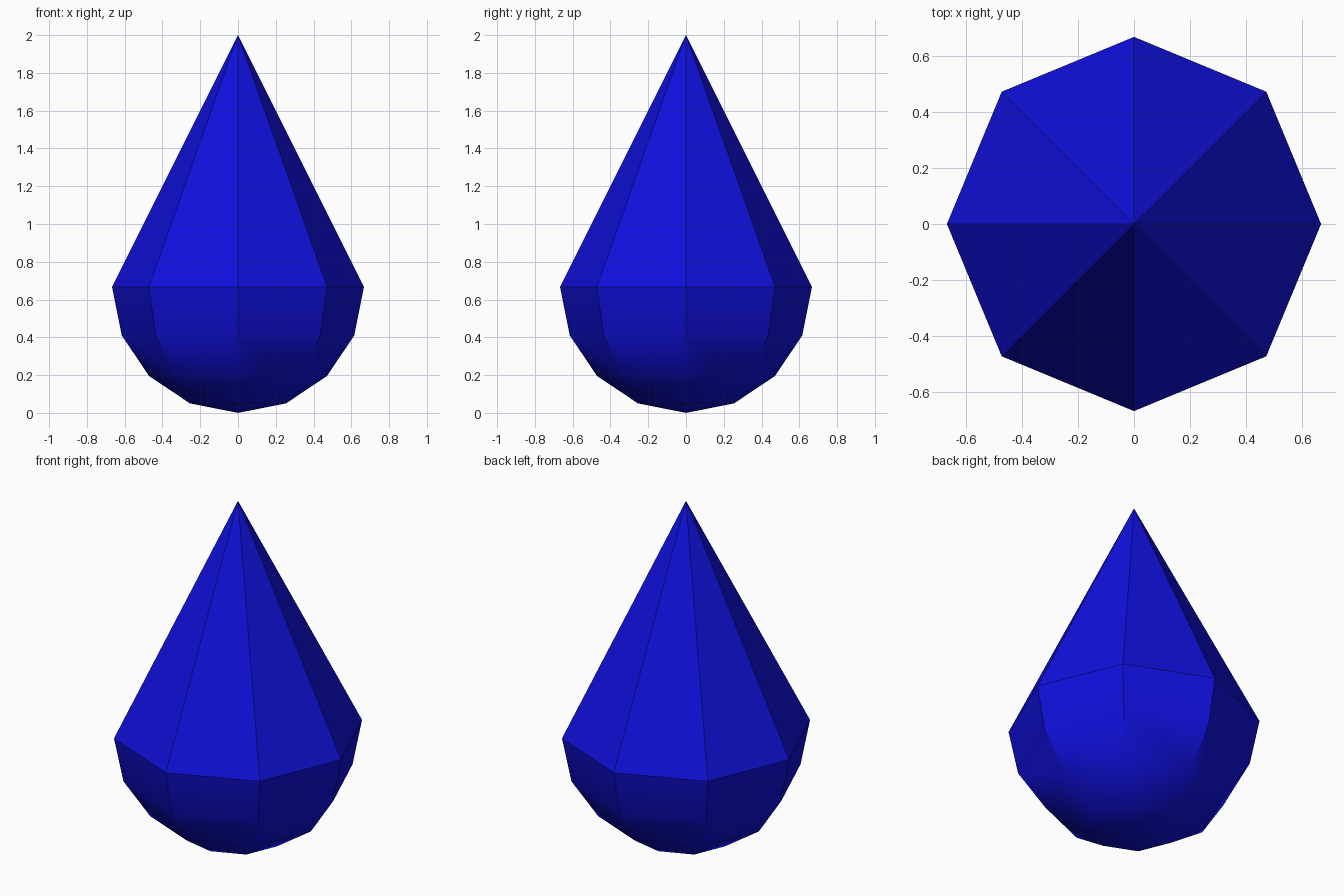
import bpy
import bmesh
import math

cube = bpy.data.objects.get("Cube")
if cube:
    bpy.data.objects.remove(cube, do_unlink=True)

RADIUS = 2 / 3
SIDES = 8
TIP_HEIGHT = 2.0

# Blue surface colour
blue = bpy.data.materials.new("deep_blue")
blue.use_nodes = True
colour = (0.005, 0.005, 0.72, 1)
blue.diffuse_color = colour
blue.node_tree.nodes["Principled BSDF"].inputs["Base Color"].default_value = colour

# Round lower half: a low-poly sphere resting on the ground
bm = bmesh.new()
bmesh.ops.create_uvsphere(bm, u_segments=SIDES, v_segments=SIDES, radius=RADIUS)
upper = [v for v in bm.verts if v.co.z > 0.01]
bmesh.ops.delete(bm, geom=upper, context='VERTS')
bmesh.ops.translate(bm, verts=bm.verts, vec=(0, 0, RADIUS))

# Pointed upper half: a fan from the rim to the tip
rim = [e for e in bm.edges if e.is_boundary]
tip = bm.verts.new((0, 0, TIP_HEIGHT))
for edge in rim:
    bm.faces.new((*edge.verts, tip))
bmesh.ops.recalc_face_normals(bm, faces=bm.faces)

mesh = bpy.data.meshes.new("droplet")
bm.to_mesh(mesh)
bm.free()
mesh.materials.append(blue)
droplet = bpy.data.objects.new("droplet", mesh)
bpy.context.collection.objects.link(droplet)

# Soft underside, crisp facets elsewhere
bpy.ops.object.select_all(action='DESELECT')
droplet.select_set(True)
bpy.context.view_layer.objects.active = droplet
bpy.ops.object.shade_smooth_by_angle(angle=math.radians(30))
